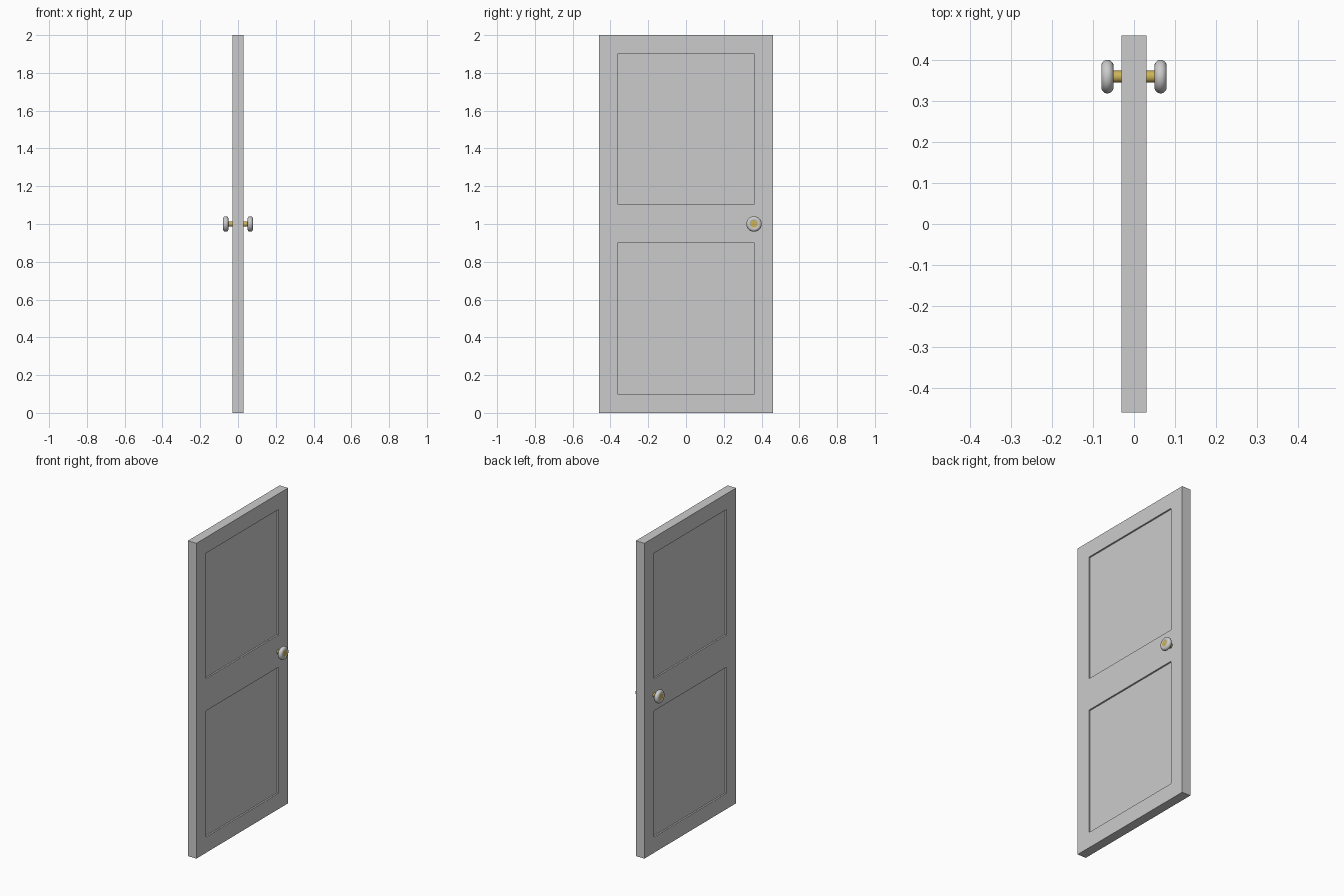
import bpy, bmesh
from math import pi
from mathutils import Matrix

if "Cube" in bpy.data.objects:
    bpy.data.objects.remove(bpy.data.objects["Cube"])

HALF_X, HALF_Y, HEIGHT = 0.03, 0.46, 2.0
PANEL_Y, RECESS = 0.362, 0.01
KNOB_Y, KNOB_Z = 0.36, 1.0

brass = bpy.data.materials.new("brass")
brass.diffuse_color = (0.62, 0.45, 0.1, 1)
brass.use_nodes = True
brass.node_tree.nodes["Principled BSDF"].inputs["Base Color"].default_value = brass.diffuse_color


def finish(bm, name, smooth=False, material=None):
    bmesh.ops.recalc_face_normals(bm, faces=bm.faces)
    mesh = bpy.data.meshes.new(name)
    bm.to_mesh(mesh)
    bm.free()
    obj = bpy.data.objects.new(name, mesh)
    bpy.context.collection.objects.link(obj)
    if material:
        mesh.materials.append(material)
    if smooth:
        bpy.ops.object.select_all(action='DESELECT')
        obj.select_set(True)
        bpy.context.view_layer.objects.active = obj
        bpy.ops.object.shade_smooth_by_angle(angle=pi / 5)
    return obj


def lathe_x(name, profile, closed, side, material=None, steps=48):
    # spin an (x, radius) profile around the knob axis
    bm = bmesh.new()
    verts = [bm.verts.new((side * x, KNOB_Y + r, KNOB_Z)) for x, r in profile]
    pairs = list(zip(verts, verts[1:]))
    if closed:
        pairs.append((verts[-1], verts[0]))
    edges = [bm.edges.new(p) for p in pairs]
    bmesh.ops.spin(bm, geom=verts + edges, cent=(0, KNOB_Y, KNOB_Z), axis=(1, 0, 0),
                   angle=2 * pi, steps=steps)
    bmesh.ops.remove_doubles(bm, verts=bm.verts, dist=1e-5)
    return finish(bm, name, True, material)


# Door slab: gridded block whose panel cells are pushed inward on both sides
bm = bmesh.new()
bmesh.ops.create_cube(bm, size=1, matrix=Matrix.Translation((0, 0, HEIGHT / 2))
                      @ Matrix.Diagonal((2 * HALF_X, 2 * HALF_Y, HEIGHT, 1)))
cuts = [((0, y, 0), (0, 1, 0)) for y in (-PANEL_Y, PANEL_Y)]
cuts += [((0, 0, z), (0, 0, 1)) for z in (0.1, 0.9, 1.105, 1.9)]
for co, no in cuts:
    bmesh.ops.bisect_plane(bm, geom=bm.verts[:] + bm.edges[:] + bm.faces[:],
                           plane_co=co, plane_no=no)
bm.normal_update()
panels = []
for f in bm.faces:
    c = f.calc_center_median()
    if abs(f.normal.x) > 0.9 and abs(c.y) < 0.1 and (0.1 < c.z < 0.9 or 1.105 < c.z < 1.9):
        panels.append(f)
for f in panels:
    inward = -f.normal * RECESS
    new = bmesh.ops.extrude_discrete_faces(bm, faces=[f])["faces"][0]
    bmesh.ops.translate(bm, verts=new.verts[:], vec=inward)
# extrude_discrete_faces detaches nothing at the rim; weld for a clean solid
bmesh.ops.remove_doubles(bm, verts=bm.verts, dist=1e-5)
finish(bm, "door_slab")

# Knobs on both faces: brass stem with flat centre, plain rounded rim
from math import cos, sin
rim = [(0.065 + 0.015 * cos(a * pi / 10), 0.026 + 0.015 * sin(a * pi / 10)) for a in range(20)]
core = [(0.028, 0.0145), (0.052, 0.0145), (0.052, 0.026), (0.0785, 0.026), (0.0785, 0)]
for side, label in ((1, "right"), (-1, "left")):
    lathe_x("knob_rim_" + label, rim, True, side)
    lathe_x("knob_stem_" + label, core, False, side, brass)
